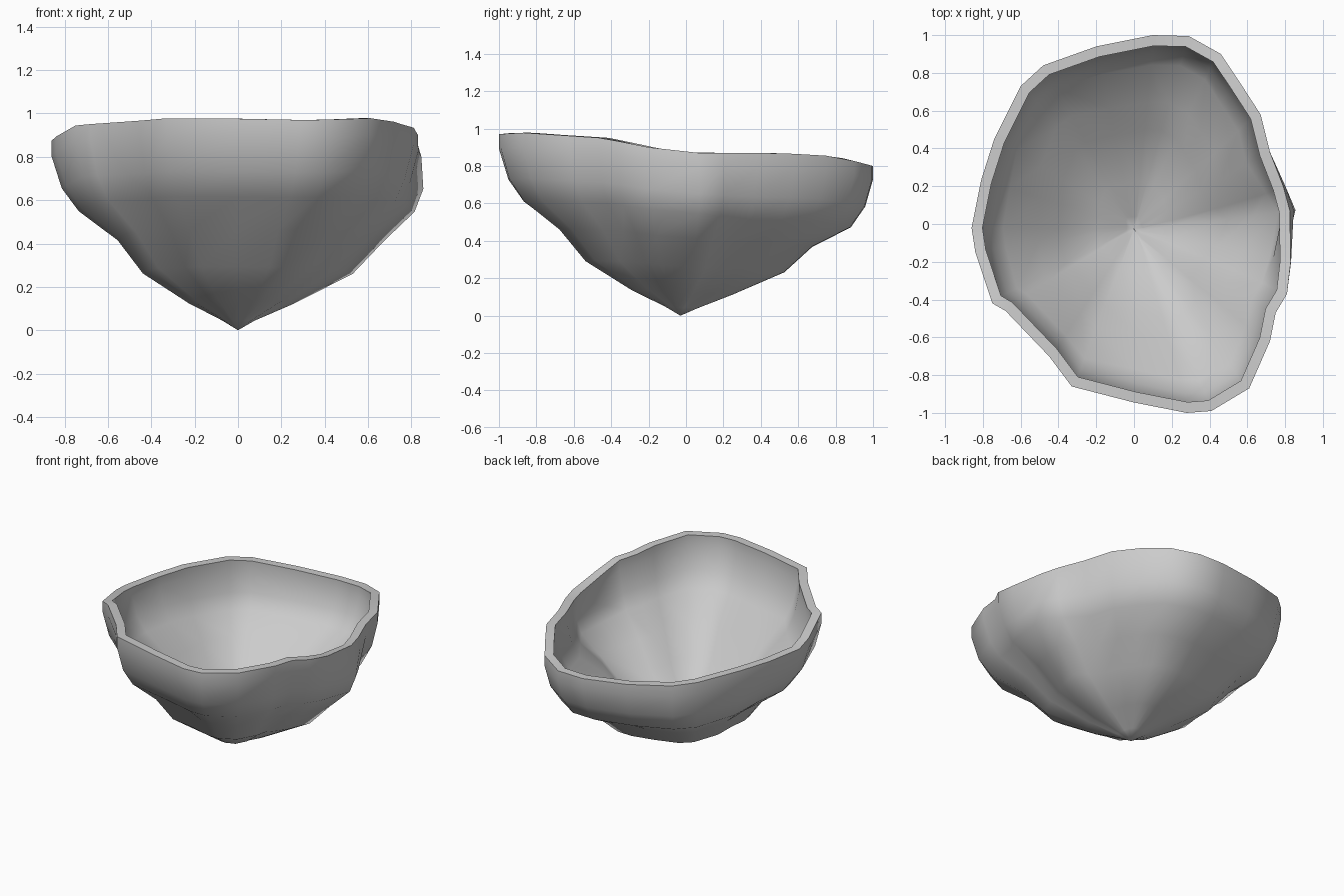
import bpy, bmesh, math

if "Cube" in bpy.data.objects:
    bpy.data.objects.remove(bpy.data.objects["Cube"])

APEX = (0.0, -0.03)

# Rim outline seen from above, counter-clockwise from the right side
RIM = [(.825, .07), (.79, .2), (.72, .38), (.67, .58), (.56, .75), (.46, .90), (.29, .995), (.1, 1.0),
       (-.2, .94), (-.48, .84), (-.6, .73), (-.74, .45), (-.81, .23), (-.86, -.02), (-.84, -.15),
       (-.75, -.42), (-.68, -.46), (-.45, -.70), (-.33, -.86), (0, -.945), (.28, -1.0),
       (.41, -.99), (.61, -.87), (.72, -.62), (.75, -.47), (.81, -.37), (.83, -.2)]

# Rim height along y
HEIGHT = [(-1, .97), (-.9, .98), (-.45, .95), (-.2, .90), (0, .87), (.5, .87), (.75, .855), (.85, .84), (1, .80)]

# Side profile: (radius fraction, height fraction) from the tip up
PROFILE = [(.08, .05), (.26, .14), (.51, .3), (.645, .475), (.855, .63), (.945, .75), (1, .92), (1, 1)]
# Fuller profile for the back half
FULL = [(.09, .05), (.27, .14), (.54, .29), (.685, .46), (.885, .59), (.96, .73), (1, .91), (1, 1)]
# Extra radius of the ridge on the right side, and of the diagonal flanks, per level
RIDGE = [.01, .05, .13, .17, .13, .09, .025, 0]
FLANK = [.01, .02, .035, .055, .03, .01, 0, 0]


def rim_height(y):
    for (y0, z0), (y1, z1) in zip(HEIGHT, HEIGHT[1:]):
        if y <= y1:
            return z0 + (z1 - z0) * (y - y0) / (y1 - y0)
    return HEIGHT[-1][1]


def shell_point(x, y, level):
    dx, dy = x - APEX[0], y - APEX[1]
    ang = math.atan2(dy, dx)
    full = min(1, max(0, 1.35 - abs(ang - 1.45)) / .35)
    r, h = (a * (1 - full) + b * full for a, b in zip(PROFILE[level], FULL[level]))
    width = .2 if ang > .12 else (.38 if level < 5 else .2)
    r += RIDGE[level] * math.exp(-((ang - .12) / width) ** 2)
    if not 0 < ang < math.pi / 2:
        r += FLANK[level] * math.sin(2 * ang) ** 2
    return (APEX[0] + dx * r, APEX[1] + dy * r, rim_height(y) * h)


# Outer shell lofted from the tip to the rim
bm = bmesh.new()
tip = bm.verts.new((*APEX, 0))
rings = [[bm.verts.new(shell_point(x, y, k)) for x, y in RIM] for k in range(len(PROFILE))]
n = len(RIM)
for j in range(n):
    bm.faces.new((tip, rings[0][(j + 1) % n], rings[0][j]))
    for lo, hi in zip(rings, rings[1:]):
        bm.faces.new((lo[j], lo[(j + 1) % n], hi[(j + 1) % n], hi[j]))
mesh = bpy.data.meshes.new("bowl_shell")
bm.to_mesh(mesh)
bm.free()
bowl = bpy.data.objects.new("bowl_shell", mesh)
bpy.context.collection.objects.link(bowl)

# Wall thickness and flat rim
bpy.context.view_layer.objects.active = bowl
bowl.select_set(True)
wall = bowl.modifiers.new("wall", 'SOLIDIFY')
wall.thickness = 0.057
wall.offset = -1
wall.use_even_offset = True
bpy.ops.object.modifier_apply(modifier=wall.name)
bpy.ops.object.shade_smooth_by_angle(angle=math.radians(45))
